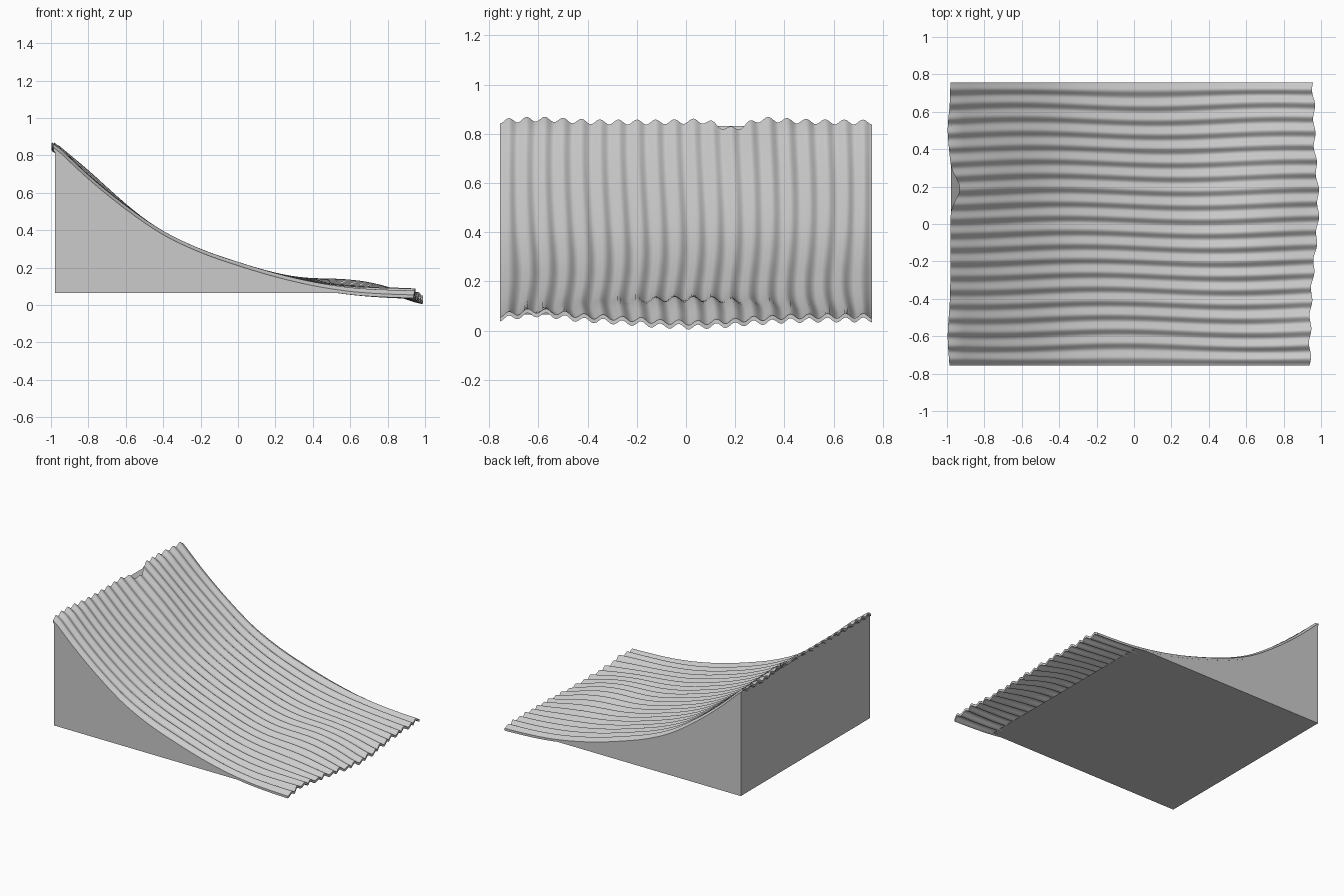
import bpy, bmesh, math

if "Cube" in bpy.data.objects:
    bpy.data.objects.remove(bpy.data.objects["Cube"])

PROFILE = [(-0.98, 0.842), (-0.8, 0.675), (-0.6, 0.515), (-0.4, 0.38), (-0.2, 0.285),
           (0.0, 0.215), (0.2, 0.155), (0.4, 0.108), (0.6, 0.076), (0.8, 0.06), (1.0, 0.053)]
Y0, Y1, BASE = -0.757, 0.757, 0.065


def height(x):
    """Smooth (cubic) interpolation of the slope profile."""
    n = len(PROFILE)
    i = 0
    while i < n - 2 and x > PROFILE[i + 1][0]:
        i += 1
    def slope(k):
        a, b = PROFILE[max(k - 1, 0)], PROFILE[min(k + 1, n - 1)]
        return (b[1] - a[1]) / (b[0] - a[0])
    (xa, za), (xb, zb) = PROFILE[i], PROFILE[i + 1]
    d = xb - xa
    t = (x - xa) / d
    return ((2*t**3 - 3*t*t + 1) * za + (t**3 - 2*t*t + t) * d * slope(i)
            + (3*t*t - 2*t**3) * zb + (t**3 - t*t) * d * slope(i + 1))


def bump(v, centre, width):
    return math.exp(-((v - centre) / width) ** 2)


def sheet_point(u, y):
    # Ragged ends
    left = -0.982 + 0.05 * bump(y, 0.19, 0.08) - 0.014 * bump(y, 0.5, 0.12) - 0.014 * bump(y, -0.6, 0.15)
    right = 0.94 + 0.045 * bump(y, 0.1, 0.38) + 0.016 * bump(y, 0.65, 0.2) + 0.006 * math.sin(y * 42)
    x = left + (right - left) * u
    edge = min(1, (y - Y0) / 0.1, (Y1 - y) / 0.1)
    # Large dents and swells
    z = height(max(x, -0.98))
    z += 0.045 * bump(x, 0.62, 0.25) * bump(y, 0.0, 0.42) * edge
    z -= 0.035 * bump(x, 1.02, 0.15) * bump(y, 0.0, 0.33)
    z += 0.02 * bump(x, 0.95, 0.3) * bump(y, -0.6, 0.12)
    z += 0.03 * bump(x, -0.8, 0.2) * bump(y, 0.25, 0.2)
    z += 0.012 * bump(x, -0.95, 0.3) * bump(y, -0.6, 0.15)
    # Corrugation, wandering slightly sideways down the slope
    wander = 0.010 * math.sin(4.5 * x + 2 * y) * edge
    z += 0.010 * math.cos(2 * math.pi * (y - Y0 + wander) / 0.0757 + math.pi)
    return x, y, z


def finish(bm, name):
    bmesh.ops.recalc_face_normals(bm, faces=bm.faces)
    me = bpy.data.meshes.new(name)
    bm.to_mesh(me)
    bm.free()
    ob = bpy.data.objects.new(name, me)
    bpy.context.collection.objects.link(ob)
    bpy.context.view_layer.objects.active = ob
    ob.select_set(True)
    bpy.ops.object.shade_smooth_by_angle(angle=math.radians(40))
    ob.select_set(False)
    return ob


# Corrugated sheet
NX, NY = 48, 200
bm = bmesh.new()
top = []
for shift in (0.0, -0.017):
    grid = []
    for i in range(NX + 1):
        row = []
        for j in range(NY + 1):
            x, y, z = sheet_point(i / NX, Y0 + (Y1 - Y0) * j / NY)
            row.append(bm.verts.new((x, y, z + shift + 0.006)))
        grid.append(row)
    for i in range(NX):
        for j in range(NY):
            bm.faces.new((grid[i][j], grid[i+1][j], grid[i+1][j+1], grid[i][j+1]))
    top.append(grid)
a, b = top
for j in range(NY):
    for i in (0, NX):
        bm.faces.new((a[i][j], a[i][j+1], b[i][j+1], b[i][j]))
for i in range(NX):
    for j in (0, NY):
        bm.faces.new((a[i][j], a[i+1][j], b[i+1][j], b[i][j]))
finish(bm, "corrugated_sheet")

# Solid wedge below the sheet
bm = bmesh.new()
outline = [(-0.978, BASE)]
outline += [(x, height(x) - 0.008) for x in [-0.978 + 1.568 * k / 32 for k in range(33)]]
outline.append((0.61, BASE))
front = bm.faces.new([bm.verts.new((x, Y0 + 0.001, z)) for x, z in outline])
ext = bmesh.ops.extrude_face_region(bm, geom=[front])
bmesh.ops.translate(bm, vec=(0, Y1 - Y0 - 0.002, 0),
                    verts=[g for g in ext["geom"] if isinstance(g, bmesh.types.BMVert)])
if front.is_valid is False or not any(abs(f.normal.y) > 0.9 and f.calc_center_median().y < 0 for f in bm.faces):
    bm.faces.new([v for v in bm.verts if v.co.y < 0][:len(outline)])
finish(bm, "wedge_base")
